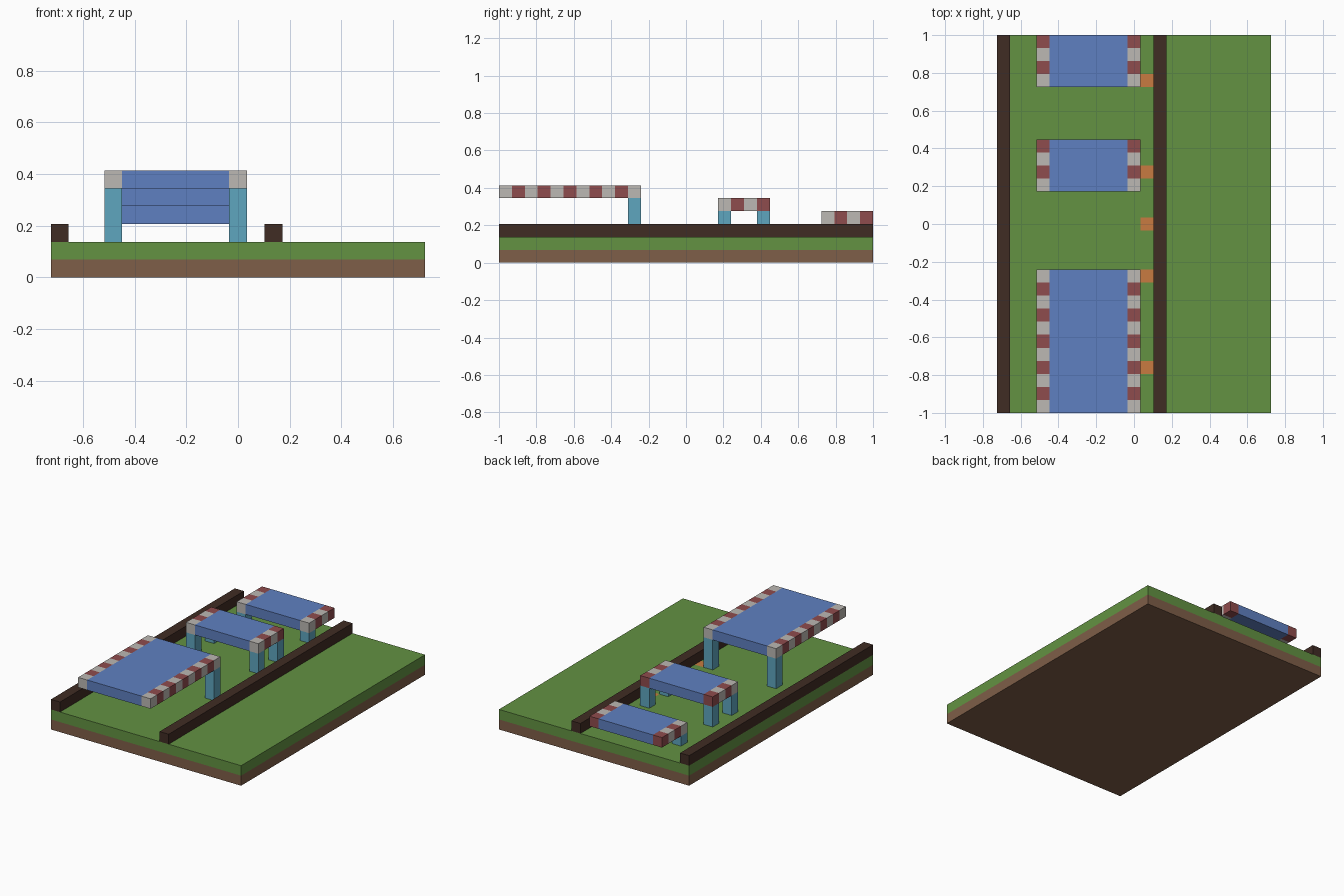
import bpy
import bmesh
from mathutils import Vector

cube = bpy.data.objects.get("Cube")
if cube:
    bpy.data.objects.remove(cube, do_unlink=True)

# Everything sits on a block grid: 21 blocks wide, 29 long
WIDE, LONG = 21, 29
U = 2 / LONG


def material(name, rgb):
    def linear(c):
        c /= 255
        return c / 12.92 if c <= 0.04045 else ((c + 0.055) / 1.055) ** 2.4
    colour = (*[linear(c) for c in rgb], 1)
    mat = bpy.data.materials.new(name)
    mat.diffuse_color = colour
    mat.use_nodes = True
    bsdf = mat.node_tree.nodes["Principled BSDF"]
    bsdf.inputs["Base Color"].default_value = colour
    bsdf.inputs["Roughness"].default_value = 0.9
    return mat


DIRT = material("dirt brown", (127, 94, 72))
GRASS = material("grass green", (99, 146, 66))
TIMBER = material("dark timber", (64, 44, 36))
BLUE = material("deck blue", (95, 128, 193))
TEAL = material("leg teal", (95, 166, 191))
GREY = material("stripe grey", (188, 184, 179))
RED = material("stripe red", (143, 76, 77))
ORANGE = material("marker orange", (200, 123, 65))


def block(name, low, high, mats, cuts=(), rule=None):
    """Box between two grid corners, sliced at (axis, position) cuts;
    rule(face centre in grid units) gives the material index."""
    bm = bmesh.new()
    bmesh.ops.create_cube(bm, size=1)
    low, high = Vector(low), Vector(high)
    for v in bm.verts:
        v.co = (low + high) / 2 + v.co * (high - low)
    for axis, position in cuts:
        normal = Vector((0, 0, 0))
        normal[axis] = 1
        bmesh.ops.bisect_plane(bm, geom=bm.verts[:] + bm.edges[:] + bm.faces[:],
                               plane_co=normal * position, plane_no=normal)
    if rule:
        for f in bm.faces:
            f.material_index = rule(f.calc_center_median())
    for v in bm.verts:
        v.co = (v.co - Vector((WIDE / 2, LONG / 2, 0))) * U
    mesh = bpy.data.meshes.new(name)
    bm.to_mesh(mesh)
    bm.free()
    for m in mats:
        mesh.materials.append(m)
    obj = bpy.data.objects.new(name, mesh)
    bpy.context.collection.objects.link(obj)
    return obj


# Ground: dirt under grass, with orange marker squares cut into the top
block("dirt_base", (0, 0, 0), (WIDE, LONG, 1), [DIRT])
markers = (3, 10, 14, 18, 25)
marker_x = 11
block("grass_layer", (0, 0, 1), (WIDE, LONG, 2), [GRASS, ORANGE],
      [(0, marker_x), (0, marker_x + 1)] + [(1, y + e) for y in markers for e in (0, 1)],
      lambda c: int(c.z > 1.9 and int(c.x) == marker_x and int(c.y) in markers))

# Timber rails along the track
for side, x in (("right", 0), ("left", 12)):
    block(side + "_rail", (x, 0, 2), (x + 1, LONG, 3), [TIMBER])

# Platforms: blue deck, striped edges, teal legs
RIGHT, LEFT = 3, 10
for name, start, end, z, leg_rows in (("high", 0, 11, 5, (10,)),
                                      ("middle", 17, 21, 4, (17, 20)),
                                      ("low", 25, 29, 3, (25,))):
    block(name + "_deck", (RIGHT + 1, start, z), (LEFT, end, z + 1), [BLUE])
    for side, x in (("right", RIGHT), ("left", LEFT)):
        block(f"{name}_{side}_striped_edge", (x, start, z), (x + 1, end, z + 1),
              [GREY, RED], [(1, y) for y in range(start + 1, end)],
              lambda c, s=start, e=end: (min(int(c.y + 1e-4), e - 1) - s) % 2)
        for y in leg_rows:
            block(f"{name}_{side}_leg", (x, y, 2), (x + 1, y + 1, z), [TEAL])
